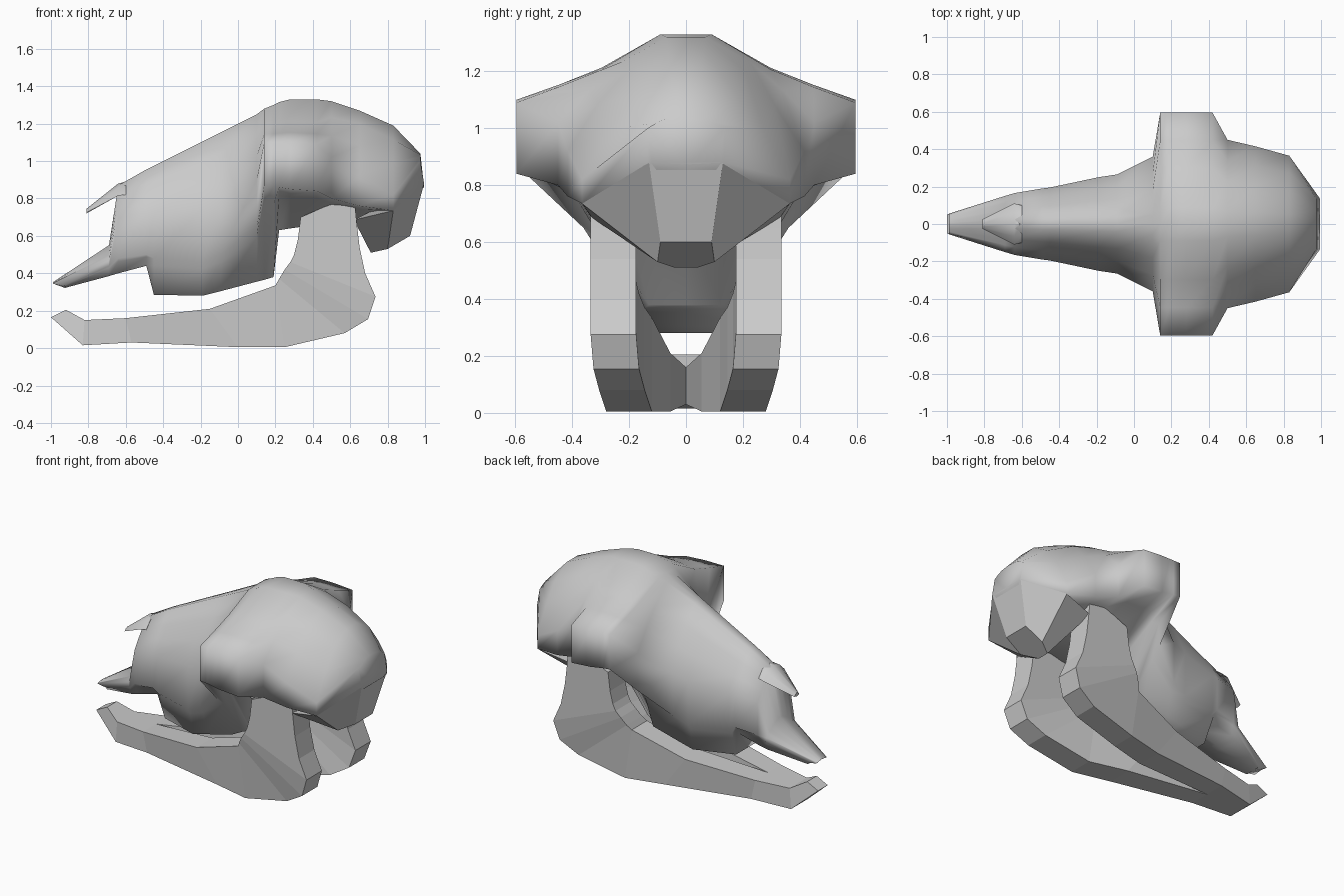
import bpy
import bmesh
from math import radians

default = bpy.data.objects.get("Cube")
if default:
    bpy.data.objects.remove(default)

bone = bpy.data.materials.new("bone grey")
bone.use_nodes = True
bone.diffuse_color = (0.6, 0.6, 0.6, 1)
bone.node_tree.nodes["Principled BSDF"].inputs["Base Color"].default_value = (0.6, 0.6, 0.6, 1)


def loft(name, rings, smooth_angle=None):
    """Skin closed rings of points and cap both ends."""
    bm = bmesh.new()
    loops = [[bm.verts.new(point) for point in ring] for ring in rings]
    count = len(loops[0])
    for first, second in zip(loops, loops[1:]):
        for i in range(count):
            j = (i + 1) % count
            bm.faces.new((first[i], first[j], second[j], second[i]))
    bm.faces.new(loops[0])
    bm.faces.new(loops[-1])
    bmesh.ops.recalc_face_normals(bm, faces=bm.faces)
    bmesh.ops.remove_doubles(bm, verts=bm.verts, dist=0.0005)
    mesh = bpy.data.meshes.new(name)
    bm.to_mesh(mesh)
    bm.free()
    mesh.materials.append(bone)
    obj = bpy.data.objects.new(name, mesh)
    bpy.context.collection.objects.link(obj)
    if smooth_angle:
        bpy.ops.object.select_all(action="DESELECT")
        obj.select_set(True)
        bpy.context.view_layer.objects.active = obj
        bpy.ops.object.shade_smooth_by_angle(angle=radians(smooth_angle))
    return obj


def mirrored(half):
    """Complete a half ring that starts and ends on the centre plane."""
    return half + [(x, -y, z) for x, y, z in reversed(half[1:-1])]


def skull_ring(x, top, width, side_high, side_low, base_width, base, bulge, lean=0):
    """Flat-crowned roof, upright side, tucked-in underside."""
    flat = 0.15
    half = [(x, 0, top)]
    for t in (flat, 0.5, 0.75, 1):
        drop = ((t - flat) / (1 - flat)) ** bulge
        half.append((x, width * t, top - (top - side_high) * drop))
    half.append((x - lean, width, side_low))
    half.append((x - lean,
                 base_width + (width - base_width) * 0.55,
                 side_low + (base - side_low) * 0.2))
    half.append((x - lean, base_width, base))
    half.append((x - lean, 0, base))
    return mirrored(half)


# Skull from muzzle tip, up the nose notch, over the eye sockets, to the back
skull_sections = [
    (-.99, .352, .055, .345, .335, .05, .322, 1.2, -.065),
    (-.69, .55, .15, .47, .44, .13, .385, 1.2),
    (-.64, .87, .165, .7, .48, .14, .4, 1.3),
    (-.49, .955, .19, .72, .5, .14, .44, 1.3),
    (-.45, .975, .195, .72, .48, .12, .285, 1.3),
    (-.19, 1.105, .25, .75, .46, .2, .28, 1.4),
    (-.09, 1.155, .265, .78, .5, .2, .305, 1.4),
    (.1, 1.25, .36, .9, .65, .2, .355, 1.3),
    (.14, 1.28, .595, 1.1, .87, .15, .365, .8),
    (.19, 1.3, .595, 1.1, .865, .13, .38, .75),
    (.22, 1.315, .595, 1.1, .86, .2, .63, .75),
    (.28, 1.33, .595, 1.1, .85, .22, .64, .75),
    (.42, 1.33, .595, 1.09, .84, .22, .66, .75),
    (.5, 1.32, .45, 1.02, .8, .22, .68, 1.4),
    (.65, 1.27, .415, .92, .76, .2, .68, 1.8),
    (.83, 1.19, .365, .82, .735, .2, .71, 1.8),
    (.975, 1.04, .135, 1, .88, .1, .86, 2, -.02),
]
loft("skull", [skull_ring(*section) for section in skull_sections], smooth_angle=89)

# Faceted block under the back of the head
block_edges = [
    ((.995, .13, .88), (.92, .09, .6)),
    ((.83, .365, .735), (.8, .1, .53)),
    ((.62, .33, .685), (.71, .04, .51)),
]
block_rings = []
for level in (0, 1):
    near = [edge[level] for edge in block_edges]
    block_rings.append(near + [(x, -y, z) for x, y, z in reversed(near)])
loft("occipital_block", block_rings)


# Nasal bone overhanging the nose notch
def nasal_ring(x, width, roof, edge, under):
    return mirrored([(x, 0, roof), (x, width * 0.6, roof - (roof - edge) * 0.35),
                     (x, width, edge), (x, 0, under)])


loft("nasal_bone", [
    nasal_ring(-.81, .025, .745, .725, .72),
    nasal_ring(-.64, .11, .88, .815, .82),
    nasal_ring(-.6, .1, .89, .82, .82),
], smooth_angle=40)

# Lower jaw: upper edge x, z, lower edge x, z, then inner and outer y
jaw_sections = [
    (-.92, .205, -1, .165, 0, .05),
    (-.82, .15, -.83, .015, 0, .09),
    (-.6, .16, -.57, .03, 0, .135),
    (-.15, .21, 0, .005, .055, .22),
    (.2, .335, .25, .005, .12, .28),
    (.22, .37, .57, .08, .145, .305),
    (.25, .42, .695, .155, .165, .325),
    (.28, .46, .735, .275, .175, .335),
    (.3, .5, .68, .4, .175, .335),
    (.32, .58, .65, .54, .175, .335),
    (.335, .7, .637, .65, .175, .335),
    (.52, .78, .625, .765, .185, .335),
]
for side, label in ((1, "left"), (-1, "right")):
    rings = []
    for x_top, top, x_base, base, inner, outer in jaw_sections:
        rings.append([(x_top, side * inner, top), (x_top, side * outer, top),
                      (x_base, side * outer, base), (x_base, side * inner, base)])
    loft(label + "_lower_jaw", rings)
